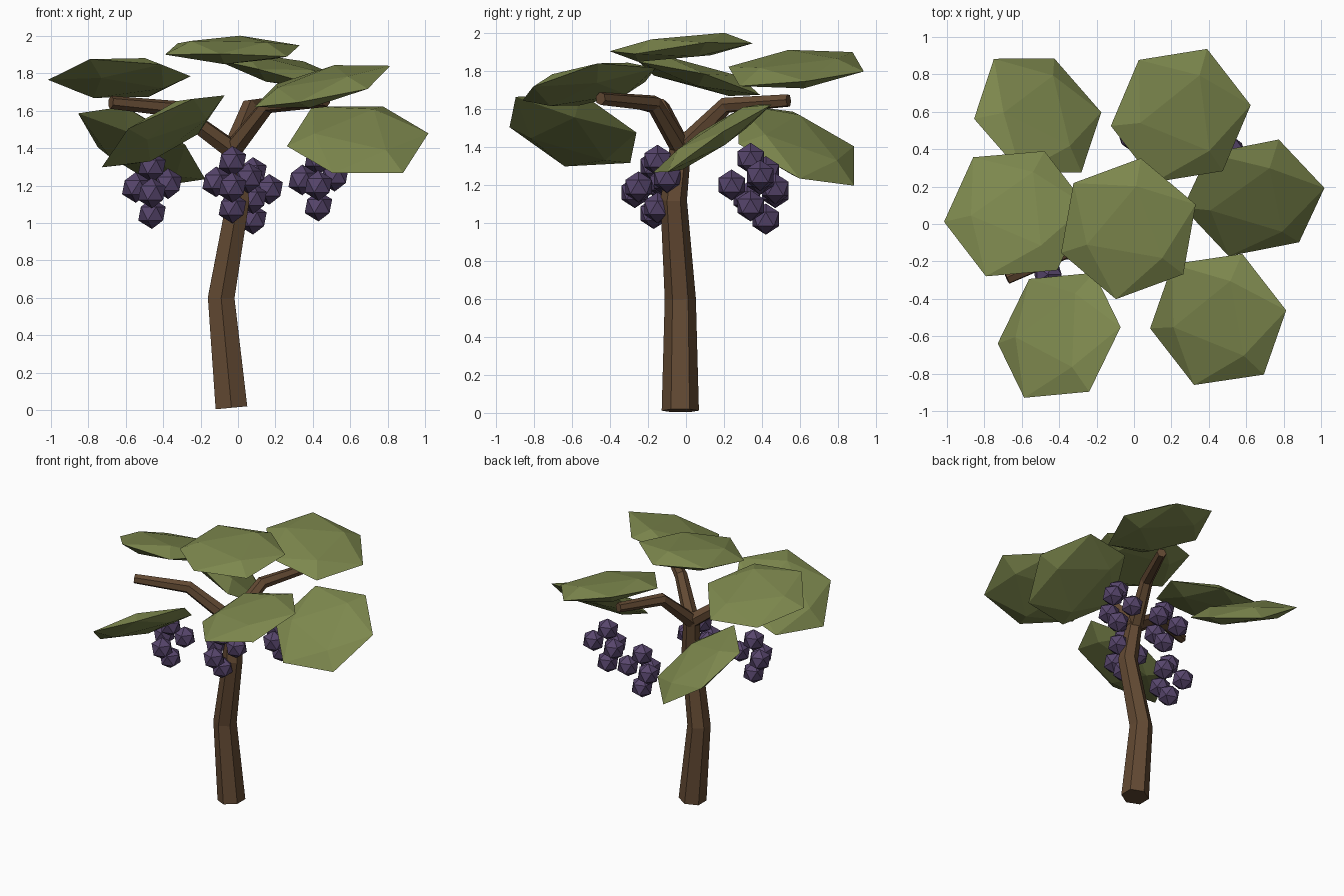
import bpy, bmesh, math
from mathutils import Vector, Matrix

if "Cube" in bpy.data.objects:
    bpy.data.objects.remove(bpy.data.objects["Cube"])


def material(name, rgb):
    m = bpy.data.materials.new(name)
    m.diffuse_color = (*rgb, 1)
    m.use_nodes = True
    m.node_tree.nodes["Principled BSDF"].inputs["Base Color"].default_value = m.diffuse_color
    return m


BARK = material("bark", (0.125, 0.068, 0.033))
LEAF = material("foliage", (0.205, 0.245, 0.075))
FRUIT = material("fruit", (0.095, 0.06, 0.15))


def finish(bm, name, mat):
    bmesh.ops.recalc_face_normals(bm, faces=bm.faces)
    me = bpy.data.meshes.new(name)
    bm.to_mesh(me)
    bm.free()
    me.materials.append(mat)
    ob = bpy.data.objects.new(name, me)
    bpy.context.collection.objects.link(ob)
    return ob


def tube(name, path, radii, sides=6):
    """Tapered flat-sided tube whose rings stay square to the path."""
    bm = bmesh.new()
    pts = [Vector(p) for p in path]
    rings = []
    for i, p in enumerate(pts):
        t = (pts[min(i + 1, len(pts) - 1)] - pts[max(i - 1, 0)]).normalized()
        q = Vector((0, 0, 1)).rotation_difference(t)
        ring = []
        for k in range(sides):
            a = math.pi / 2 + math.tau * k / sides
            ring.append(bm.verts.new(p + q @ Vector((math.cos(a), math.sin(a), 0)) * radii[i]))
        rings.append(ring)
    for lo, hi in zip(rings, rings[1:]):
        for k in range(sides):
            n = (k + 1) % sides
            bm.faces.new((lo[k], lo[n], hi[n], hi[k]))
    bm.faces.new(rings[0][::-1])
    bm.faces.new(rings[-1])
    return finish(bm, name, BARK)


def leaf_pad(name, centre, slope, phase, radius=0.39, height=0.07):
    """Flattened icosahedron lying on a face, tilted to the given x and y slopes."""
    bm = bmesh.new()
    q = Vector((0, 0, 1)).rotation_difference(Vector((-slope[0], -slope[1], 1)))
    # (ring radius, ring height, angle offset)
    for r, z, off in ((0.607, 0.795, 60), (0.982, 0.188, 0),
                      (0.982, -0.188, 60), (0.607, -0.795, 0)):
        for k in range(3):
            a = math.radians(phase + off + 120 * k)
            p = Vector((r * radius * math.cos(a), r * radius * math.sin(a), z * height))
            bm.verts.new(Vector(centre) + q @ p)
    bmesh.ops.convex_hull(bm, input=bm.verts)
    return finish(bm, name, LEAF)


def fruit_cluster(name, x, y, top):
    """One berry on top, three around the middle, one hanging below."""
    bm = bmesh.new()
    spots = [(0, 0, 0), (0, 0, -0.25)]
    for deg, dz in ((30, -0.09), (150, -0.11), (270, -0.14)):
        a = math.radians(deg)
        spots.append((0.1 * math.cos(a), 0.1 * math.sin(a), dz))
    for dx, dy, dz in spots:
        bmesh.ops.create_icosphere(bm, subdivisions=1, radius=0.082,
                                   matrix=Matrix.Translation((x + dx, y + dy, top + dz)))
    return finish(bm, name, FRUIT)


# Trunk with a kink, standing on the ground
tube("trunk", [(-0.035, -0.03, 0.012), (-0.09, -0.03, 0.6), (0.0, -0.065, 1.12), (-0.03, -0.025, 1.43)],
     [0.098, 0.082, 0.07, 0.055])

# Three branches leaving the fork
fork = (-0.03, -0.025, 1.39)
for name, mid, tip in (("branch_left", (-0.33, -0.13, 1.61), (-0.68, -0.29, 1.645)),
                       ("branch_back", (0.06, 0.21, 1.62), (0.2, 0.54, 1.645)),
                       ("branch_right", (0.16, -0.17, 1.63), (0.47, -0.45, 1.655))):
    tube(name, [fork, mid, tip], [0.055, 0.045, 0.035])

# Seven tilted leaf pads: centre, slope, turn
for name, centre, slope, phase in (
        ("leaf_top", (-0.03, -0.025, 1.925), (0, 0.09), 20),
        ("leaf_left", (-0.635, 0.055, 1.775), (0.02, -0.27), 6),
        ("leaf_front_left", (-0.4, -0.595, 1.49), (0.58, -0.32), 2),
        ("leaf_back_left", (-0.515, 0.58, 1.41), (-0.54, -0.49), 8),
        ("leaf_back_right", (0.25, 0.58, 1.81), (-0.22, 0.09), 8),
        ("leaf_right", (0.64, 0.14, 1.445), (-0.04, 0.64), 10),
        ("leaf_front_right", (0.45, -0.51, 1.73), (0.24, 0.195), 9)):
    leaf_pad(name, centre, slope, phase)

# Hanging fruit
for i, (x, y, top) in enumerate(((-0.46, -0.17, 1.3), (-0.03, -0.15, 1.33),
                                 (0.43, 0.34, 1.34), (0.08, 0.42, 1.27))):
    fruit_cluster(f"fruit_cluster_{i + 1}", x, y, top)
